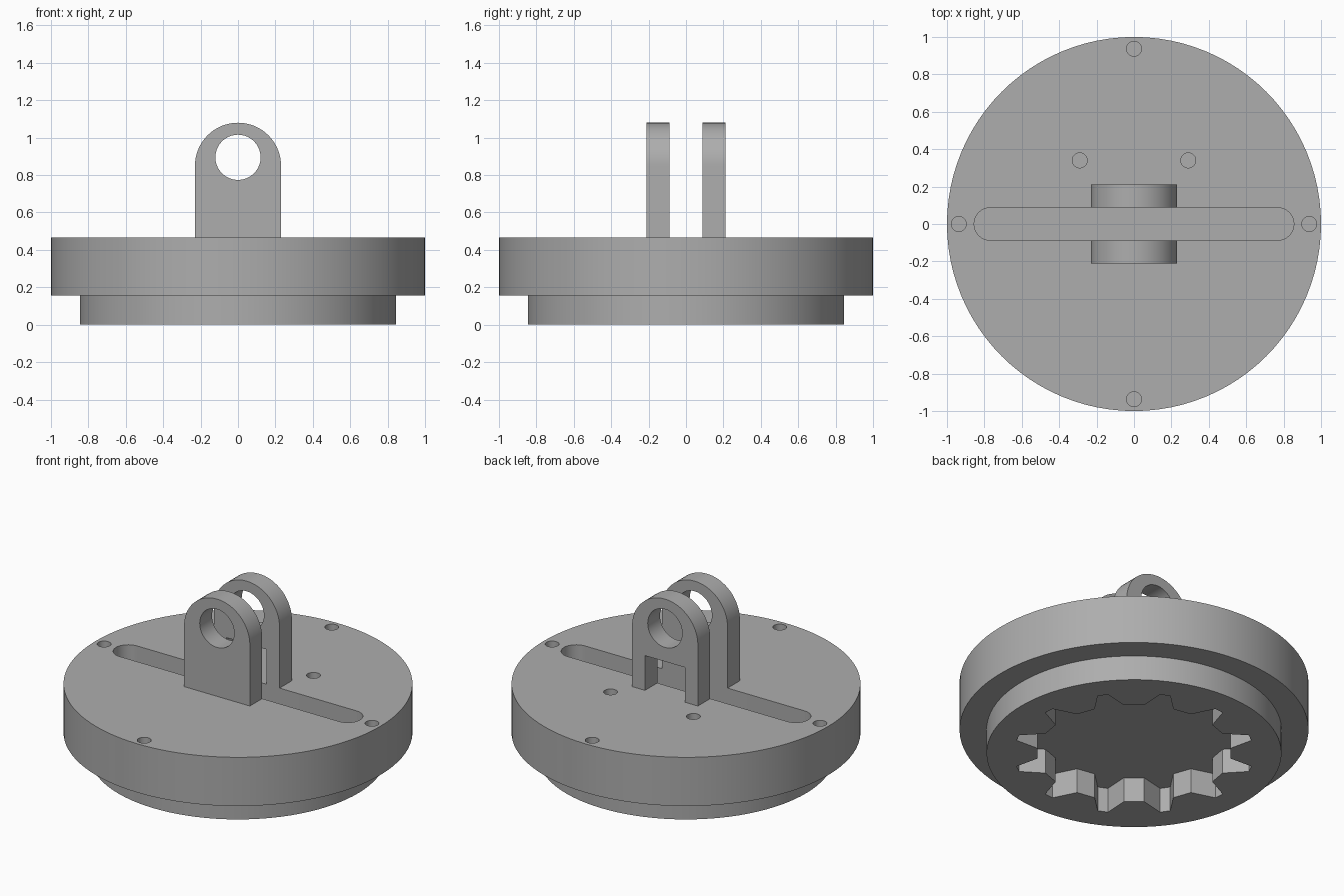
import bpy, bmesh
from math import sin, cos, pi, radians
from mathutils import Vector

cube = bpy.data.objects.get("Cube")
if cube:
    bpy.data.objects.remove(cube, do_unlink=True)

grey = bpy.data.materials.new("plain grey")
grey.use_nodes = True
COLOR = (0.42, 0.42, 0.42, 1)
grey.diffuse_color = COLOR
grey.node_tree.nodes["Principled BSDF"].inputs["Base Color"].default_value = COLOR

TOP, STEP = 0.465, 0.157     # disc top and shoulder heights
GAP, LUG_OUT = 0.087, 0.21   # inner and outer faces of the lugs


def arc(cx, cy, r, a0, a1, n):
    """Points along an arc, angles in degrees."""
    return [(cx + r * cos(radians(a0 + (a1 - a0) * i / n)),
             cy + r * sin(radians(a0 + (a1 - a0) * i / n))) for i in range(n + 1)]


def prism(name, outline, lo, hi, axis="z"):
    """Extrude a closed outline along z, or an x-z outline along y."""
    bm = bmesh.new()
    place = (lambda p: (p[0], p[1], lo)) if axis == "z" else (lambda p: (p[0], lo, p[1]))
    face = bm.faces.new([bm.verts.new(place(p)) for p in outline])
    move = Vector((0, 0, hi - lo)) if axis == "z" else Vector((0, hi - lo, 0))
    ext = bmesh.ops.extrude_face_region(bm, geom=[face])
    bmesh.ops.translate(bm, vec=move, verts=[v for v in ext["geom"] if isinstance(v, bmesh.types.BMVert)])
    bmesh.ops.recalc_face_normals(bm, faces=bm.faces)
    return finish(name, bm)


def finish(name, bm):
    mesh = bpy.data.meshes.new(name)
    bm.to_mesh(mesh)
    bm.free()
    mesh.materials.append(grey)
    obj = bpy.data.objects.new(name, mesh)
    bpy.context.collection.objects.link(obj)
    return obj


def circle(cx, cy, r, n):
    return arc(cx, cy, r, 0, 360, n)[:-1]


def cut(obj, cutters):
    """Subtract the cutters, bake the result and remove them."""
    for c in cutters:
        mod = obj.modifiers.new("cut", "BOOLEAN")
        mod.operation, mod.solver, mod.object = "DIFFERENCE", "EXACT", c
    dg = bpy.context.evaluated_depsgraph_get()
    baked = bpy.data.meshes.new_from_object(obj.evaluated_get(dg))
    obj.modifiers.clear()
    obj.data = baked
    for c in cutters:
        bpy.data.objects.remove(c, do_unlink=True)


def smooth(obj):
    bpy.ops.object.select_all(action="DESELECT")
    obj.select_set(True)
    bpy.context.view_layer.objects.active = obj
    bpy.ops.object.shade_smooth_by_angle(angle=radians(25))


# Stepped round body, turned from a profile
bm = bmesh.new()
N = 96
profile = [(0.845, 0), (0.845, STEP), (1, STEP), (1, TOP)]
rings = [[bm.verts.new((x, y, z)) for x, y in circle(0, 0, r, N)] for r, z in profile]
for a, b in zip(rings, rings[1:]):
    for i in range(N):
        j = (i + 1) % N
        bm.faces.new((a[i], a[j], b[j], b[i]))
bm.faces.new(rings[0][::-1])
bm.faces.new(rings[-1])
bmesh.ops.recalc_face_normals(bm, faces=bm.faces)
body = finish("round_body", bm)

# Long slot with round ends
end = 0.855 - GAP
slot = arc(end, 0, GAP, -90, 90, 16) + arc(-end, 0, GAP, 90, 270, 16)
cutters = [prism("slot_cutter", slot, TOP - 0.15, TOP + 0.1)]

# Blind holes in the rim and behind the lugs
for x, y in [(0.937, 0), (-0.937, 0), (0, 0.937), (0, -0.937), (0.29, 0.34), (-0.29, 0.34)]:
    cutters.append(prism("hole_cutter", circle(x, y, 0.04, 24), TOP - 0.15, TOP + 0.1))

# Toothed socket in the underside
socket = []
for k in range(12):
    mid = 5 + 30 * k
    for r, off in [(0.555, -9), (0.69, -2.5), (0.69, 2.5), (0.555, 9)]:
        a = radians(mid + off)
        socket.append((r * cos(a), r * sin(a)))
cutters.append(prism("socket_cutter", socket, -0.1, STEP))
cut(body, cutters)
smooth(body)

# Pair of pierced lugs; the back one is notched at its foot
W, NOTCH = 0.23, 0.14
for name, lo, hi, notched in [("front_lug", -LUG_OUT, -GAP, False), ("back_lug", GAP, LUG_OUT, True)]:
    outline = [(-W, TOP)]
    if notched:
        outline += [(-NOTCH, TOP), (-NOTCH, 0.685), (NOTCH, 0.685), (NOTCH, TOP)]
    outline += [(W, TOP)] + arc(0, 1.08 - W, W, 0, 180, 32)
    lug = prism(name, outline, lo, hi, "y")
    cut(lug, [prism("pin_cutter", circle(0, 0.895, 0.121, 40), lo - 0.1, hi + 0.1, "y")])
    smooth(lug)
